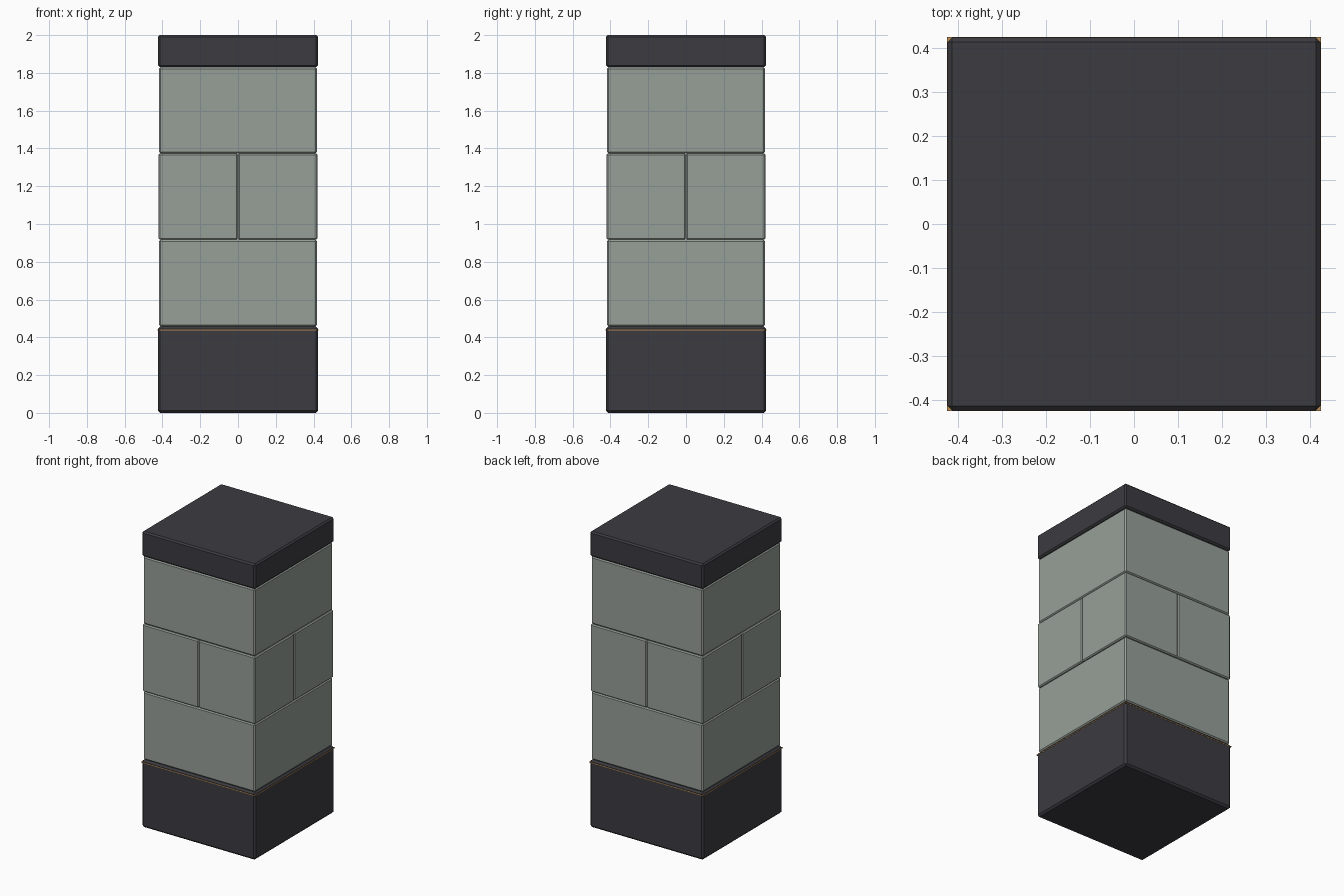
import bpy, bmesh

if "Cube" in bpy.data.objects:
    bpy.data.objects.remove(bpy.data.objects["Cube"])


def material(name, rgb):
    m = bpy.data.materials.new(name)
    m.diffuse_color = (*rgb, 1)
    m.use_nodes = True
    m.node_tree.nodes["Principled BSDF"].inputs["Base Color"].default_value = m.diffuse_color
    return m


DARK = material("dark charcoal", (0.045, 0.043, 0.052))
STONE = material("grey green stone", (0.31, 0.35, 0.315))
TRIM = material("amber trim", (0.50, 0.27, 0.09))


def block(name, x0, x1, y0, y1, z0, z1, mat, bevel=0.0):
    bm = bmesh.new()
    bmesh.ops.create_cube(bm, size=1)
    for v in bm.verts:
        v.co = (x1 if v.co.x > 0 else x0,
                y1 if v.co.y > 0 else y0,
                z1 if v.co.z > 0 else z0)
    if bevel:
        bmesh.ops.bevel(bm, geom=bm.edges[:], offset=bevel, segments=1,
                        affect='EDGES', profile=0.5)
    me = bpy.data.meshes.new(name)
    bm.to_mesh(me)
    bm.free()
    me.materials.append(mat)
    ob = bpy.data.objects.new(name, me)
    bpy.context.collection.objects.link(ob)
    return ob


def square(name, half, z0, z1, mat, bevel=0.0):
    return block(name, -half, half, -half, half, z0, z1, mat, bevel)


# Dark plinth and cap slab
square("plinth", 0.424, 0.0, 0.457, DARK, 0.012)
square("cap", 0.424, 1.83, 2.0, DARK, 0.01)

# Thin amber line around the top of the plinth
square("plinth_trim", 0.4255, 0.437, 0.442, TRIM)

# Whole stone courses below and above
square("lower_course", 0.418, 0.457, 0.917, STONE, 0.009)
square("upper_course", 0.418, 1.373, 1.83, STONE, 0.009)

# Middle course split into four blocks
for i, x in enumerate((-0.421, 0.0)):
    for j, y in enumerate((-0.421, 0.0)):
        block(f"middle_block_{i}{j}", x, x + 0.421, y, y + 0.421,
              0.917, 1.373, STONE, 0.007)
